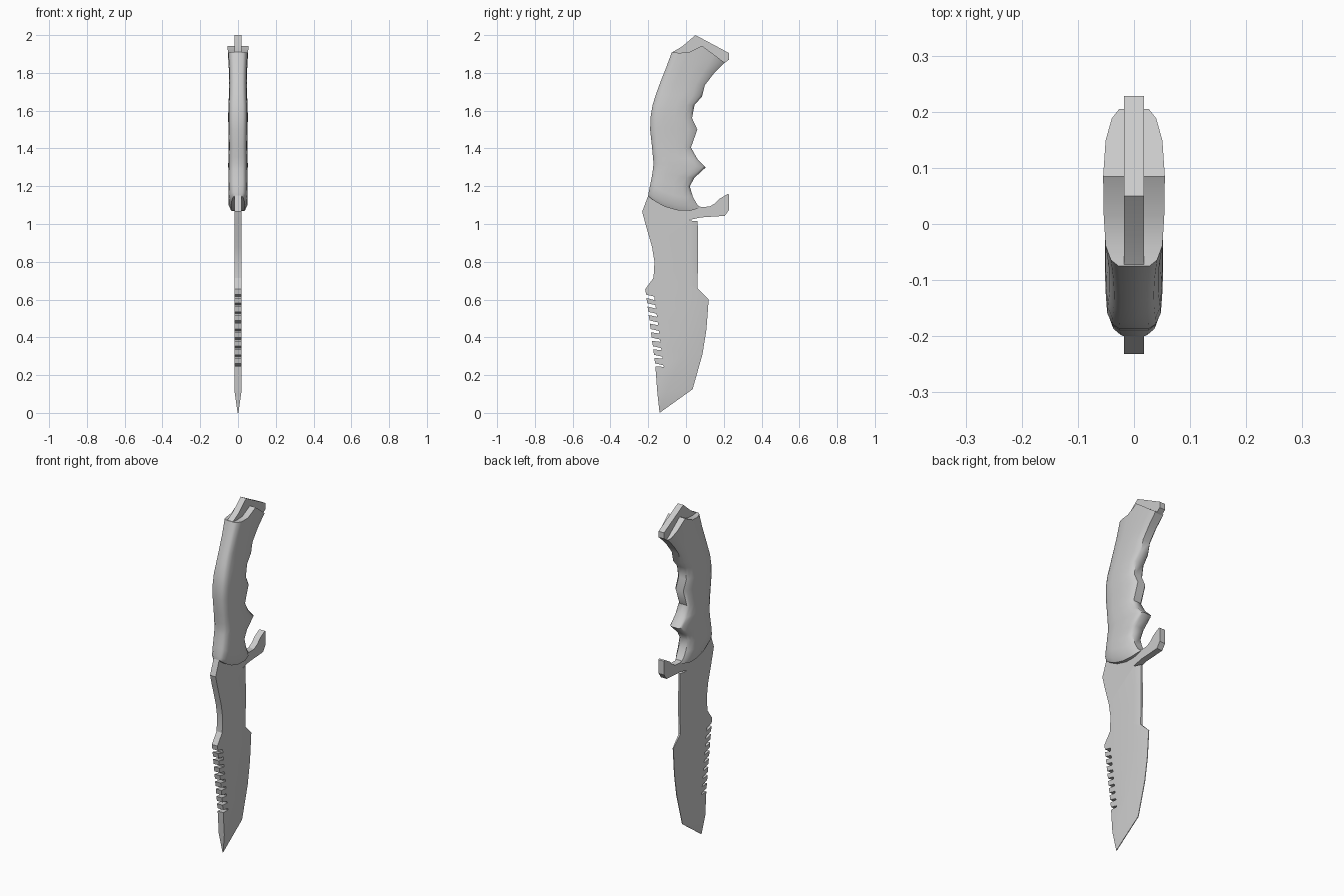
import bpy, bmesh

def finish(bm, name, angle):
    bmesh.ops.recalc_face_normals(bm, faces=bm.faces)
    bmesh.ops.triangulate(bm, faces=[f for f in bm.faces if len(f.verts) > 4])
    me = bpy.data.meshes.new(name)
    bm.to_mesh(me)
    bm.free()
    ob = bpy.data.objects.new(name, me)
    bpy.context.collection.objects.link(ob)
    bpy.context.view_layer.objects.active = ob
    ob.select_set(True)
    bpy.ops.object.shade_smooth_by_angle(angle=angle)
    ob.select_set(False)
    return ob

# Blade, full tang and hooked guard: one steel plate with a ground edge
T = 0.018
spine = [(-.152, .11)]
for i in range(9):                                   # saw notches
    z = .245 + i * .0455
    y = -.162 - .048 * i / 8
    spine += [(y, z), (y + .045, z - .001 - .0015 * i), (y + .042, z + .007), (y - .001, z + .017)]
spine += [(-.216, .655), (-.19, .69), (-.172, .715), (-.167, .80), (-.18, .88), (-.215, 1.0),
          (-.232, 1.065), (-.2, 1.15)]
tang = [(-.14, 1.2), (-.13, 1.55), (-.075, 1.908), (-.02, 1.94), (.05, 2.0), (.228, 1.905),
        (.228, 1.87), (.2, 1.85), (.1, 1.8), (0, 1.6), (-.01, 1.2)]
guard = [(.03, 1.11), (.08, 1.09), (.125, 1.092), (.155, 1.11), (.175, 1.132), (.222, 1.16), (.228, 1.155),
         (.228, 1.075), (.205, 1.043), (.08, 1.035), (.02, 1.022)]
grind = [(.022, 1.018), (.022, .8), (.015, .68), (.02, .58), (.012, .45), (-.012, .31), (-.105, .11)]
edge = [(.062, 1.015), (.064, .8), (.06, .66), (.12, .6), (.108, .44), (.087, .31), (.035, .125)]
tip = (-.14, 0)

bm = bmesh.new()
rims = []
for s in (-1, 1):
    flat = [bm.verts.new((s * T, y, z)) for y, z in spine + tang + guard]
    gr = [bm.verts.new((s * T, y, z)) for y, z in grind]
    ed = [bm.verts.new((s * (.006 if z > .62 else .002), y, z)) for y, z in edge]
    tp = bm.verts.new((s * .002, *tip))
    bm.faces.new(flat + gr)
    for i in range(len(gr) - 1):
        bm.faces.new((gr[i], gr[i + 1], ed[i + 1], ed[i]))
    bm.faces.new((gr[-1], tp, ed[-1]))
    bm.faces.new((flat[0], tp, gr[-1]))
    rims.append(flat + gr[:1] + ed + [tp])
a, b = rims
for i in range(len(a)):
    j = (i + 1) % len(a)
    bm.faces.new((a[i], a[j], b[j], b[i]))
blade = finish(bm, "blade_and_tang", .45)
blade.modifiers.new("even_shading", 'WEIGHTED_NORMAL').keep_sharp = True

# Handle: loft of rings between the back of the grip and the finger grooves
# row: front y, front z, finger-side y, z, half width, end-curve weight
rows = [(-.2, 1.15, .075, 1.085, .037, -1), (-.197, 1.17, .055, 1.11, .049, -.9),
        (-.188, 1.215, .036, 1.145, .051, -.6), (-.181, 1.25, .02, 1.2, .05, -.4),
        (-.175, 1.29, .045, 1.245, .05, -.2), (-.172, 1.32, .105, 1.30, .052, 0),
        (-.175, 1.355, .06, 1.345, .051, 0), (-.18, 1.41, .026, 1.405, .049, 0),
        (-.19, 1.5, .06, 1.5, .051, 0), (-.187, 1.57, .032, 1.56, .052, 0),
        (-.177, 1.63, .045, 1.63, .051, 0), (-.158, 1.69, .085, 1.675, .048, 0),
        (-.136, 1.75, .1, 1.735, .047, .1), (-.108, 1.82, .15, 1.8, .049, .3),
        (-.075, 1.91, .205, 1.855, .055, 1)]
across = [0, .04, .13, .32, .57, .8, .94, 1]
width = [.5, .75, .92, .98, 1, .92, .72, .48]
low = [0, .009, .022, .038, .041, .028, .009, 0]
high = [0, .001, .003, .016, .065, .03, .008, 0]

bm = bmesh.new()
rings = []
for fy, fz, by, bz, w, c in rows:
    sides = []
    for s in (1, -1):
        sides.append([bm.verts.new((s * w * k, fy + (by - fy) * t,
                                    fz + (bz - fz) * t + c * (l if c < 0 else h)))
                      for t, k, l, h in zip(across, width, low, high)])
    rings.append(sides[0] + sides[1][::-1])
n = len(rings[0])
for r, q in zip(rings, rings[1:]):
    for i in range(n):
        j = (i + 1) % n
        bm.faces.new((r[i], r[j], q[j], q[i]))
for r in (rings[0], rings[-1]):                      # end caps
    for i in range(len(across) - 1):
        bm.faces.new((r[i], r[i + 1], r[n - 2 - i], r[n - 1 - i]))
finish(bm, "handle_grip", .8)
